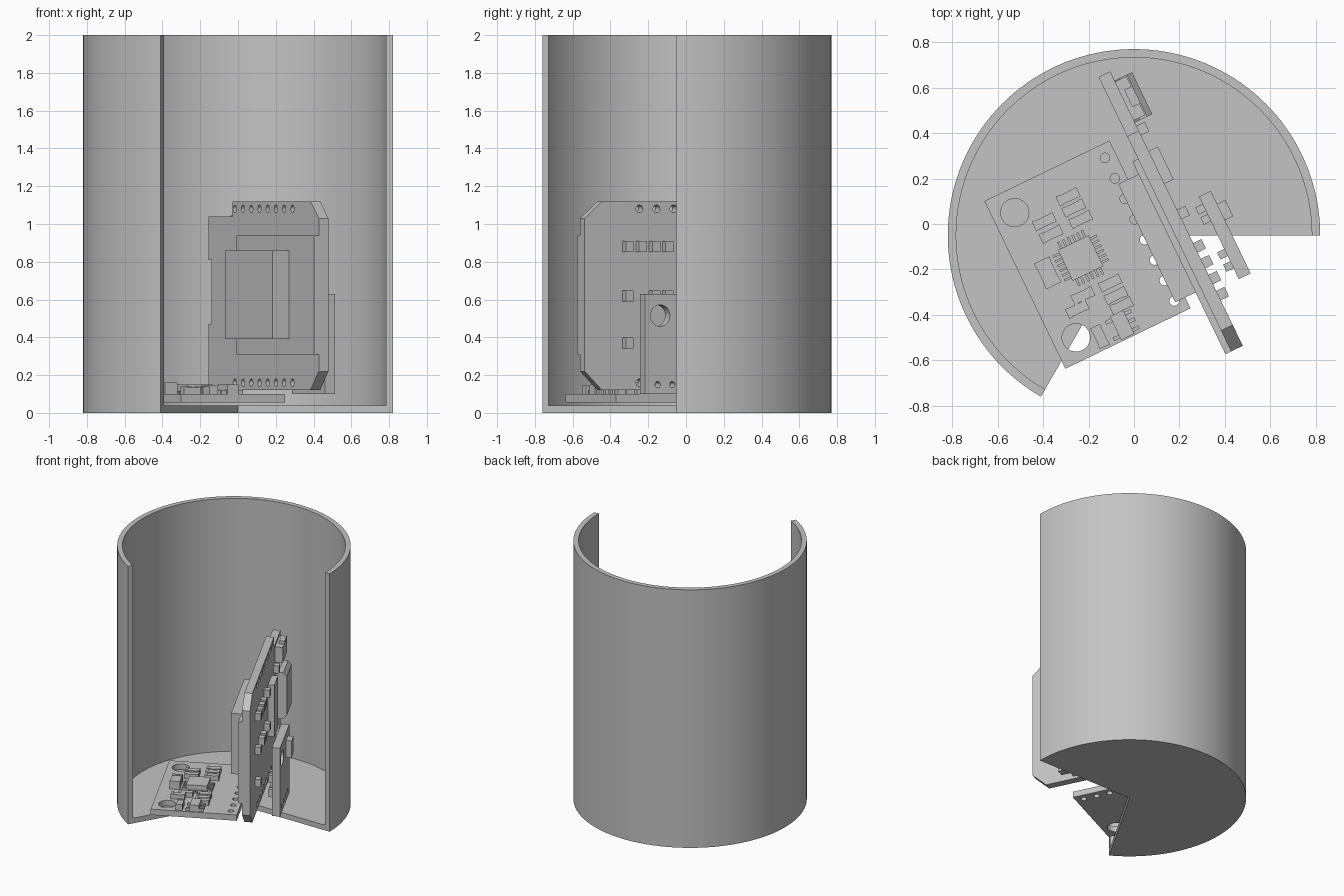
import bpy, bmesh
from math import radians, cos, sin, pi
from mathutils import Matrix, Vector

cube = bpy.data.objects.get("Cube")
if cube:
    bpy.data.objects.remove(cube, do_unlink=True)

grey = bpy.data.materials.new("plain grey")
grey.use_nodes = True
grey.diffuse_color = (0.55, 0.55, 0.55, 1)
grey.node_tree.nodes["Principled BSDF"].inputs["Base Color"].default_value = grey.diffuse_color

# Frames: x runs along a board, y across it, z up
TURN = Matrix.Rotation(radians(-64.2), 4, 'Z')
UPRIGHT = Matrix.Translation((-0.105, 0.672, 0)) @ TURN
FLAT = Matrix.Translation((-0.205, -0.135, 0)) @ TURN
SWAP = Matrix(((1, 0, 0, 0), (0, 0, 1, 0), (0, 1, 0, 0), (0, 0, 0, 1)))


def finish(name, bm):
    bmesh.ops.recalc_face_normals(bm, faces=bm.faces)
    mesh = bpy.data.meshes.new(name)
    bm.to_mesh(mesh)
    bm.free()
    mesh.materials.append(grey)
    ob = bpy.data.objects.new(name, mesh)
    bpy.context.collection.objects.link(ob)
    return ob


def activate(ob):
    bpy.ops.object.select_all(action='DESELECT')
    ob.select_set(True)
    bpy.context.view_layer.objects.active = ob


def prism(name, points, low, high, frame=Matrix()):
    bm = bmesh.new()
    face = bm.faces.new([bm.verts.new((a, b, low)) for a, b in points])
    out = bmesh.ops.extrude_face_region(bm, geom=[face])
    for v in out["geom"]:
        if isinstance(v, bmesh.types.BMVert):
            v.co.z = high
    bm.transform(frame)
    return finish(name, bm)


def boxes(name, frame, items):
    """Each item is a centre and a size in the frame."""
    bm = bmesh.new()
    for centre, size in items:
        m = frame @ Matrix.Translation(centre) @ Matrix.Diagonal((*size, 1))
        bmesh.ops.create_cube(bm, size=1, matrix=m)
    return finish(name, bm)


def span(x0, x1, y0, y1, z0, z1):
    return (((x0 + x1) / 2, (y0 + y1) / 2, (z0 + z1) / 2), (x1 - x0, y1 - y0, z1 - z0))


def drill(ob, frame, holes, across=False):
    """Cut round holes, each a centre and a radius."""
    bm = bmesh.new()
    tilt = Matrix.Rotation(pi / 2, 4, 'X') if across else Matrix()
    for centre, r in holes:
        bmesh.ops.create_cone(bm, cap_ends=True, segments=24, radius1=r, radius2=r, depth=0.2,
                              matrix=frame @ Matrix.Translation(centre) @ tilt)
    cutter = finish("hole_cutter", bm)
    cutter.hide_render = True
    mod = ob.modifiers.new("holes", 'BOOLEAN')
    mod.object = cutter
    mod.operation = 'DIFFERENCE'
    mod.solver = 'EXACT'
    activate(ob)
    bpy.ops.object.modifier_apply(modifier=mod.name)
    bpy.data.objects.remove(cutter, do_unlink=True)


# Housing: open cylinder with a 120 degree wedge removed, and its floor
R_OUT, R_IN, MID, STEPS = 0.82, 0.783, -0.05, 96


def arc(r):
    turns = [radians(240) * i / STEPS for i in range(STEPS + 1)]
    return [(r * cos(t), MID + r * sin(t)) for t in turns]


wall = prism("housing_wall", arc(R_OUT) + arc(R_IN)[::-1], 0, 2)
activate(wall)
bpy.ops.object.shade_smooth_by_angle(angle=radians(30))
prism("housing_floor", [(0, MID)] + arc(R_IN), 0, 0.04)

# Flat sensor board lying above the floor
flat = boxes("flat_board", FLAT, [span(-0.41, 0.41, -0.306, 0.306, 0.055, 0.10)])
to_flat = FLAT.inverted()


def on_flat(x, y, z=0.0):
    return to_flat @ Vector((x, y, z))


drill(flat, FLAT, [((-0.35 + 0.1 * i, 0.255, 0.08), 0.021) for i in range(8)]
      + [(on_flat(-0.525, 0.05, 0.08), 0.062), (on_flat(-0.255, -0.5, 0.08), 0.062)])

# Square chip with legs on all four sides
chip = on_flat(-0.235, -0.15)
parts = [((chip.x, chip.y, 0.125), (0.15, 0.15, 0.05))]
for side in (-1, 1):
    for i in range(6):
        k = (i - 2.5) * 0.023
        parts.append(((chip.x + side * 0.09, chip.y + k, 0.108), (0.035, 0.011, 0.016)))
        parts.append(((chip.x + k, chip.y + side * 0.09, 0.108), (0.011, 0.035, 0.016)))
boxes("sensor_chip", FLAT, parts)


# Small two-ended components: a body with a cap at each end
def capped(x, y, length, width, height, lengthwise):
    c = on_flat(x, y)
    out = []
    for offset, long, grow in ((0, length, 0), (-0.42, length * 0.16, 0.004), (0.42, length * 0.16, 0.004)):
        shift = offset * length
        h = height + grow
        size = (long, width + grow, h) if lengthwise else (width + grow, long, h)
        move = (shift, 0) if lengthwise else (0, shift)
        out.append(((c.x + move[0], c.y + move[1], 0.1 + h / 2), size))
    return out


parts = []
for x, y in ((-0.29, 0.12), (-0.265, 0.07), (-0.235, 0.02), (-0.395, 0.01), (-0.365, -0.045),
             (-0.225, -0.315), (-0.25, -0.375), (-0.105, -0.26), (-0.08, -0.315), (-0.055, -0.36)):
    parts += capped(x, y, 0.1, 0.042, 0.035, False)
parts += capped(-0.38, -0.215, 0.125, 0.07, 0.058, True)
parts += capped(-0.15, -0.495, 0.1, 0.045, 0.04, True)
boxes("flat_board_components", FLAT, parts)

reg = on_flat(-0.052, -0.445)
parts = [((reg.x, reg.y, 0.125), (0.115, 0.065, 0.05))]
for dx, side in ((-0.04, 1), (0.0, 1), (0.04, 1), (-0.04, -1), (0.04, -1)):
    parts.append(((reg.x + dx, reg.y + side * 0.045, 0.11), (0.016, 0.035, 0.02)))
boxes("regulator", FLAT, parts)

# Upright controller board: chamfered front, notched back
outline = [(0, 0.12), (1.24, 0.12), (1.342, 0.22), (1.342, 1.03), (1.24, 1.12), (0.29, 1.12),
           (0.29, 1.04), (0, 1.04), (0, 0.81), (0.035, 0.81), (0.035, 0.47), (0, 0.47)]
upright = prism("upright_board", outline, -0.057, 0, UPRIGHT @ SWAP)
drill(upright, UPRIGHT, [((0.32 + 0.1 * i, -0.03, z), 0.02) for i in range(8) for z in (0.16, 1.08)], True)

# Radio module and its shield on the left-hand face
boxes("radio_module", UPRIGHT, [span(0.4, 1.342, -0.085, -0.057, 0.31, 0.94)])
boxes("radio_shield", UPRIGHT, [span(0.462, 1.04, -0.184, -0.085, 0.39, 0.86)])

# Parts on the other face
socket = prism("power_socket", [(0, 0.5), (0.025, 0.47), (0.06, 0.47), (0.085, 0.5),
                                (0.085, 0.8), (0.06, 0.83), (0.025, 0.83), (0, 0.8)], 0.045, 0.25,
               UPRIGHT @ Matrix(((0, 0, 1, 0), (1, 0, 0, 0), (0, 1, 0, 0), (0, 0, 0, 1))))
boxes("reset_button", UPRIGHT, [span(0.05, 0.24, 0, 0.055, 0.9, 1.02),
                                span(0.1, 0.185, 0.02, 0.06, 1.02, 1.045)])
parts = [span(0.39, 0.55, 0, 0.045, 0.47, 0.87)]
boxes("interface_chip", UPRIGHT, parts)
spots = [(1.096, 0.88), (1.018, 0.88), (0.94, 0.88), (0.863, 0.88), (1.096, 0.62), (0.94, 0.62),
         (0.863, 0.62), (1.096, 0.37), (0.7, 0.88), (0.7, 0.62), (0.29, 0.88), (0.29, 0.4)]
boxes("upright_board_components", UPRIGHT, [((s, 0.02, z), (0.046, 0.04, 0.058)) for s, z in spots])

# Small upright side board with a mounting hole
side_board = boxes("side_board", UPRIGHT, [span(0.667, 1.07, 0.112, 0.17, 0.10, 0.63)])
drill(side_board, UPRIGHT, [((0.98, 0.14, 0.515), 0.057)]
      + [((0.74 + 0.085 * i, 0.14, 0.15), 0.016) for i in range(4)], True)
boxes("side_board_sensor", UPRIGHT, [span(0.73, 0.81, 0.17, 0.21, 0.44, 0.57)])
parts = []
for s in (0.72, 0.77, 0.94, 1.0):
    for z in (0.25, 0.36):
        parts.append(((s, 0.095, z), (0.035, 0.036, 0.06)))
boxes("side_board_components", UPRIGHT, parts)
